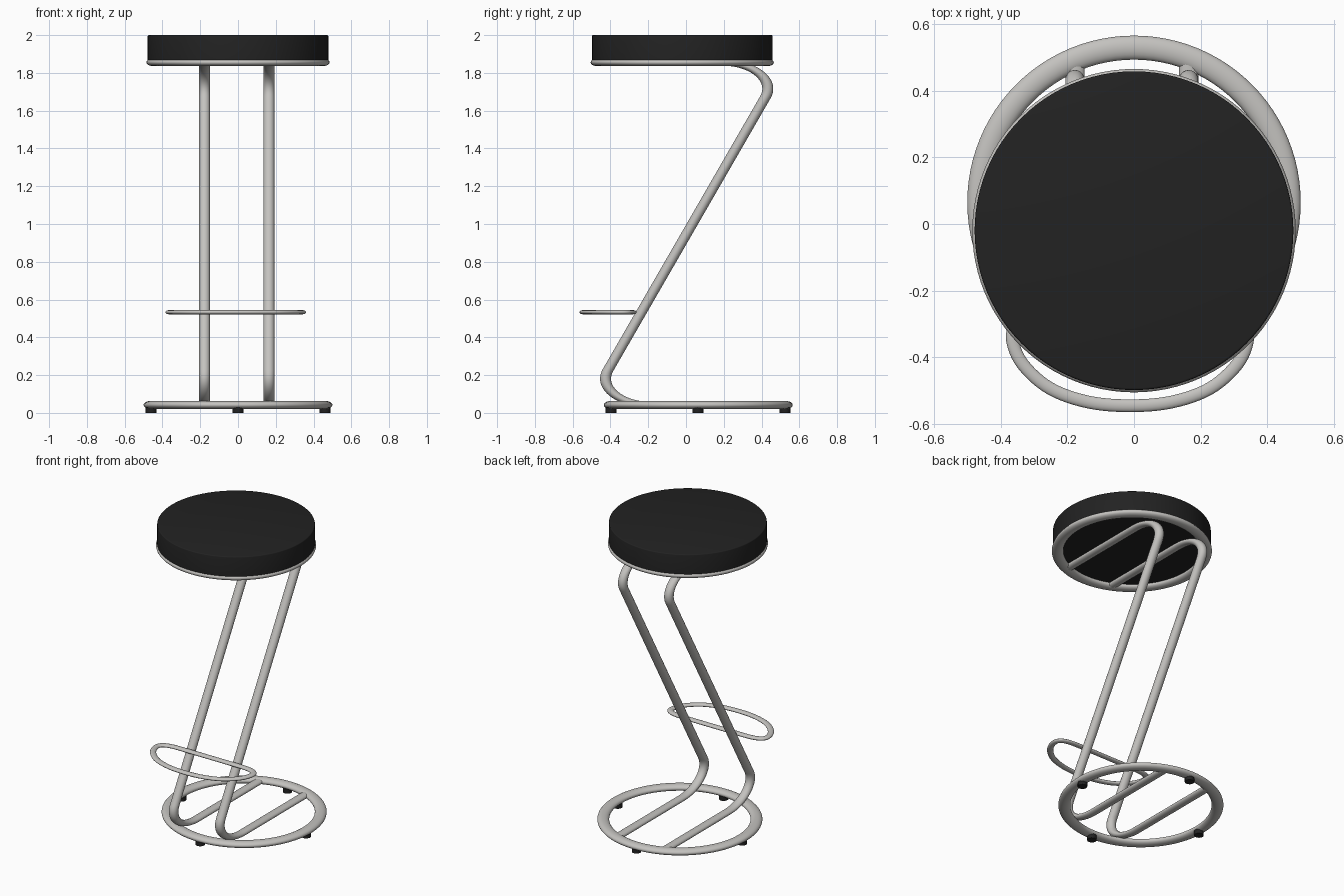
import bpy, bmesh, math
from mathutils import Vector

if "Cube" in bpy.data.objects:
    bpy.data.objects.remove(bpy.data.objects["Cube"])

S = 0.58  # tubes are round, then flattened in height by this factor


def material(name, rgb):
    m = bpy.data.materials.new(name)
    m.diffuse_color = (*rgb, 1)
    m.use_nodes = True
    m.node_tree.nodes["Principled BSDF"].inputs["Base Color"].default_value = m.diffuse_color
    return m


METAL = material("satin metal", (0.55, 0.54, 0.52))
BLACK = material("black", (0.016, 0.016, 0.016))


def finish(bm, name, mat, angle=40):
    bmesh.ops.recalc_face_normals(bm, faces=bm.faces[:])
    me = bpy.data.meshes.new(name)
    bm.to_mesh(me)
    bm.free()
    me.materials.append(mat)
    ob = bpy.data.objects.new(name, me)
    bpy.context.collection.objects.link(ob)
    bpy.ops.object.select_all(action='DESELECT')
    ob.select_set(True)
    bpy.context.view_layer.objects.active = ob
    bpy.ops.object.shade_smooth_by_angle(angle=math.radians(angle))
    return ob


def tube(name, pts, normal, r, z=0.0, closed=False, sides=20):
    """Sweep a circle along a planar path, flatten by S, then lift by z."""
    bm = bmesh.new()
    pts, nrm, n = [Vector(p) for p in pts], Vector(normal), len(pts)
    rings = []
    for i, p in enumerate(pts):
        a = pts[i - 1] if closed or i else p
        b = pts[(i + 1) % n] if closed or i < n - 1 else p
        side = (b - a).normalized().cross(nrm)
        ring = []
        for k in range(sides):
            w = math.tau * k / sides
            v = p + r * (math.cos(w) * side + math.sin(w) * nrm)
            ring.append(bm.verts.new((v.x, v.y, v.z * S + z)))
        rings.append(ring)
    for i in range(n if closed else n - 1):
        A, B = rings[i], rings[(i + 1) % n]
        for k in range(sides):
            j = (k + 1) % sides
            bm.faces.new((A[k], A[j], B[j], B[k]))
    if not closed:
        bm.faces.new(rings[0])
        bm.faces.new(rings[-1])
    return finish(bm, name, METAL)


def circle(cy, r, n=96):
    return [(r * math.cos(math.tau * i / n), cy + r * math.sin(math.tau * i / n), 0)
            for i in range(n)]


def disc(name, x, y, z0, z1, r, n, bevel):
    bm = bmesh.new()
    bmesh.ops.create_cone(bm, cap_ends=True, segments=n, radius1=r, radius2=r, depth=z1 - z0)
    bmesh.ops.translate(bm, verts=bm.verts[:], vec=(x, y, (z0 + z1) / 2))
    if bevel:
        rim = [e for e in bm.edges if all(v.co.z > z1 - 1e-4 for v in e.verts)]
        bmesh.ops.bevel(bm, geom=rim, offset=bevel, segments=3, profile=0.5, affect='EDGES')
    return finish(bm, name, BLACK)


# Seat cushion and its supporting ring
disc("seat", 0, -0.02, 1.862, 2.0, 0.478, 96, 0.006)
tube("seat_ring", circle(-0.02, 0.45), (0, 0, 1), 0.035, 1.856, True)

# Base ring with four feet
tube("base_ring", circle(0.065, 0.464), (0, 0, 1), 0.036, 0.042, True)
for i in range(4):
    w = i * math.pi / 2
    disc(f"foot_{i + 1}", 0.46 * math.cos(w), 0.063 + 0.46 * math.sin(w), 0, 0.03, 0.029, 16, 0)

# Z-shaped legs: two bends joined by their inner tangent
R = 0.24
c1 = Vector((-0.186, 0.042 / S + R))
c2 = Vector((0.193, 1.855 / S - R))
d = c2 - c1
phi = math.atan2(d.x, d.y) + math.asin(2 * R / d.length)


def arc(c, a0, a1, n=20):
    return [(c.x + R * math.cos(a0 + (a1 - a0) * i / n),
             c.y + R * math.sin(a0 + (a1 - a0) * i / n)) for i in range(n + 1)]


profile = ([(0.49, 0.042 / S)] + arc(c1, 1.5 * math.pi, math.pi - phi)
           + arc(c2, -phi, math.pi / 2) + [(-0.43, 1.855 / S)])
for name, x in (("left_leg", -0.177), ("right_leg", 0.164)):
    tube(name, [(x, y, z) for y, z in profile], (1, 0, 0), 0.029)

# D-shaped footrest loop, mirrored half outline smoothed with a spline
half = [(0.14, -0.28), (0.27, -0.282), (0.335, -0.302), (0.353, -0.345),
        (0.322, -0.42), (0.24, -0.493), (0.125, -0.534)]
ctrl = [(0, -0.28)] + half + [(0, -0.545)] + [(-x, y) for x, y in reversed(half)]
loop, n = [], len(ctrl)
for i in range(n):
    p0, p1, p2, p3 = (Vector(ctrl[(i + k) % n]) for k in (-1, 0, 1, 2))
    for s in range(6):
        t = s / 6
        q = 0.5 * (2 * p1 + (p2 - p0) * t + (2 * p0 - 5 * p1 + 4 * p2 - p3) * t * t
                   + (3 * p1 - p0 - 3 * p2 + p3) * t ** 3)
        loop.append((q.x - 0.012, q.y, 0))
tube("footrest", loop, (0, 0, 1), 0.019, 0.533, True, 16)
